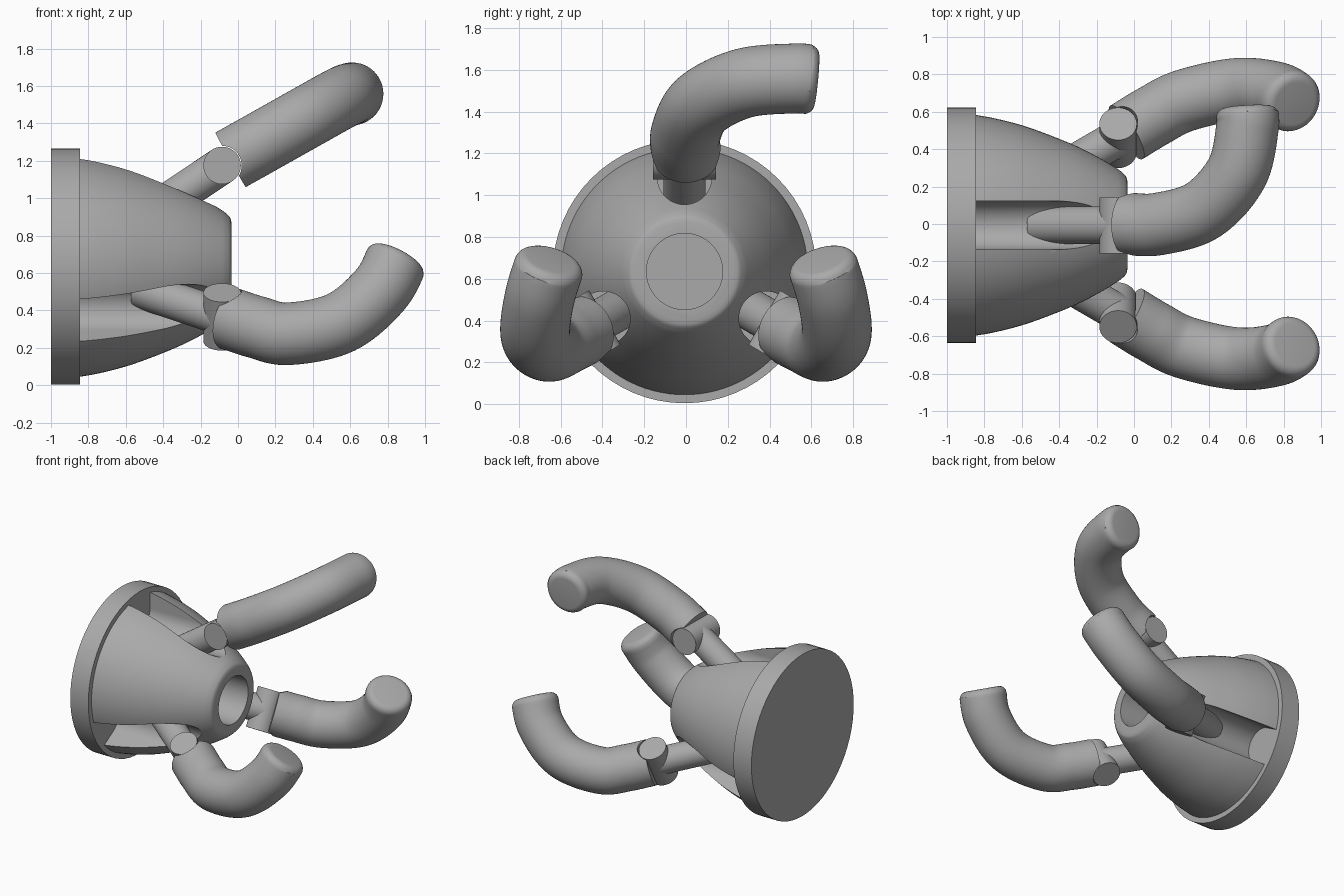
import bpy, bmesh
from math import pi, sin, cos, radians
from mathutils import Vector, Matrix

if "Cube" in bpy.data.objects:
    bpy.data.objects.remove(bpy.data.objects["Cube"], do_unlink=True)

grey = bpy.data.materials.new("plain grey")
grey.use_nodes = True
grey.diffuse_color = (0.4, 0.4, 0.4, 1)
grey.node_tree.nodes["Principled BSDF"].inputs["Base Color"].default_value = (0.4, 0.4, 0.4, 1)

AXIS = Vector((0, -0.007, 0.635))      # centre line of the body, along x
JOINT = Vector((-0.085, 0, 0.54))      # top hinge, relative to the centre line
ROD = Vector((0.83, 0, 0.555)).normalized()


def tube(name, path, radii, sides=64):
    """Sweep a circle of changing radius along a path and cap both ends."""
    bm = bmesh.new()
    pts = [Vector(p) for p in path]
    rings, side = [], None
    for i, p in enumerate(pts):
        t = (pts[min(i + 1, len(pts) - 1)] - pts[max(i - 1, 0)]).normalized()
        ref = side if side else t.orthogonal()
        side = (ref - t * ref.dot(t)).normalized()
        up = t.cross(side)
        angles = [2 * pi * k / sides for k in range(sides)]
        rings.append([bm.verts.new(p + radii[i] * (side * cos(a) + up * sin(a))) for a in angles])
    for a, b in zip(rings, rings[1:]):
        for k in range(sides):
            n = (k + 1) % sides
            bm.faces.new((a[k], a[n], b[n], b[k]))
    bm.faces.new(rings[0])
    bm.faces.new(rings[-1])
    bmesh.ops.recalc_face_normals(bm, faces=bm.faces)
    mesh = bpy.data.meshes.new(name)
    bm.to_mesh(mesh)
    bm.free()
    ob = bpy.data.objects.new(name, mesh)
    bpy.context.collection.objects.link(ob)
    mesh.materials.append(grey)
    return ob


def cylinder(name, a, b, r):
    return tube(name, [a, b], [r, r])


def box(name, size, centre):
    bpy.ops.mesh.primitive_cube_add(size=1)
    ob = bpy.context.object
    ob.name = name
    ob.data.transform(Matrix.Translation(centre) @ Matrix.Diagonal((*size, 1)))
    ob.data.materials.append(grey)
    return ob


def place(ob, angle):
    """Turn a part round the body's centre line and lift it into position."""
    ob.data.transform(Matrix.Translation(AXIS) @ Matrix.Rotation(radians(angle), 4, 'X'))
    return ob


def cut(ob, cutter):
    cutter.hide_render = True
    mod = ob.modifiers.new("cut", 'BOOLEAN')
    mod.operation, mod.solver, mod.object = 'DIFFERENCE', 'EXACT', cutter
    bpy.context.view_layer.objects.active = ob
    bpy.ops.object.modifier_apply(modifier=mod.name)
    bpy.data.objects.remove(cutter, do_unlink=True)


def smooth(ob, angle=30):
    bpy.ops.object.select_all(action='DESELECT')
    ob.select_set(True)
    bpy.context.view_layer.objects.active = ob
    bpy.ops.object.shade_smooth_by_angle(angle=radians(angle))


def spline(ctrl, steps=10):
    """Smooth curve through the control points."""
    c = [Vector(p) for p in ctrl]
    c = [2 * c[0] - c[1]] + c + [2 * c[-1] - c[-2]]
    out = []
    for a, b, d, e in zip(c, c[1:], c[2:], c[3:]):
        for s in range(steps):
            t = s / steps
            out.append(0.5 * (2 * b + (d - a) * t + (2 * a - 5 * b + 4 * d - e) * t * t
                              + (3 * b - a - 3 * d + e) * t ** 3))
    return out + [c[-2]]


def finger(name, ctrl, r=0.167, fillet=0.05):
    """Bent round finger with a softened tip."""
    path = spline(ctrl)
    tip = path[-1]
    t = (tip - path[-2]).normalized()
    path = [p for p in path if (tip - p).length > fillet * 1.2]
    radii = [r] * len(path)
    for k in range(7):
        a = k * pi / 12
        path.append(tip - t * fillet * (1 - sin(a)))
        radii.append(r - fillet * (1 - cos(a)))
    return tube(name, path, radii)


# Base disc
smooth(place(cylinder("base_disc", (-1, 0, 0), (-0.845, 0, 0), 0.63), 0))

# Bullet-shaped body with a bore and three round-bottomed slots
profile = [(-0.86, 0.592), (-0.75, 0.573), (-0.6, 0.535), (-0.45, 0.482), (-0.3, 0.42),
           (-0.18, 0.358), (-0.09, 0.303), (-0.06, 0.28), (-0.042, 0.26), (-0.035, 0.235)]
profile = spline([(x, r, 0) for x, r in profile], 4)
body = place(tube("body", [(p.x, 0, 0) for p in profile], [p.y for p in profile], 96), 0)
cut(body, place(cylinder("bore_cutter", (-0.4, 0, 0), (0.2, 0, 0), 0.182), 0))
for angle in (0, 120, -120):
    cut(body, place(cylinder("slot_floor_cutter", (-0.845, 0, 0.45), (0.2, 0, 0.45), 0.13), angle))
    cut(body, place(box("slot_cutter", (1.045, 0.26, 0.4), (-0.3225, 0, 0.65)), angle))
smooth(body)

# Finger centre lines; the two lower fingers mirror each other
upper = [(-0.04, 0, 1.205), (0.13, 0, 1.30), (0.37, 0.074, 1.435),
         (0.55, 0.275, 1.535), (0.607, 0.52, 1.558), (0.604, 0.625, 1.55)]
lower = [(-0.04, -0.49, 0.355), (0.1, -0.575, 0.31), (0.27, -0.66, 0.275),
         (0.55, -0.72, 0.335), (0.76, -0.70, 0.51), (0.86, -0.645, 0.69)]
mirrored = [(x, -y, z) for x, y, z in lower]

# Arms: straight rod, hinge barrel and bent finger hollowed round the hinge
for label, angle, ctrl in (("top", 0, upper), ("right", 120, lower), ("left", -120, mirrored)):
    smooth(place(cylinder(label + "_rod", JOINT - ROD * 0.52, JOINT, 0.1), angle))
    half = Vector((0, 0.15, 0))
    smooth(place(cylinder(label + "_hinge", JOINT - half, JOINT + half, 0.1), angle))
    ob = finger(label + "_finger", ctrl)
    cut(ob, place(cylinder("hinge_cutter", JOINT - half * 2, JOINT + half * 2, 0.105), angle))
    smooth(ob)
